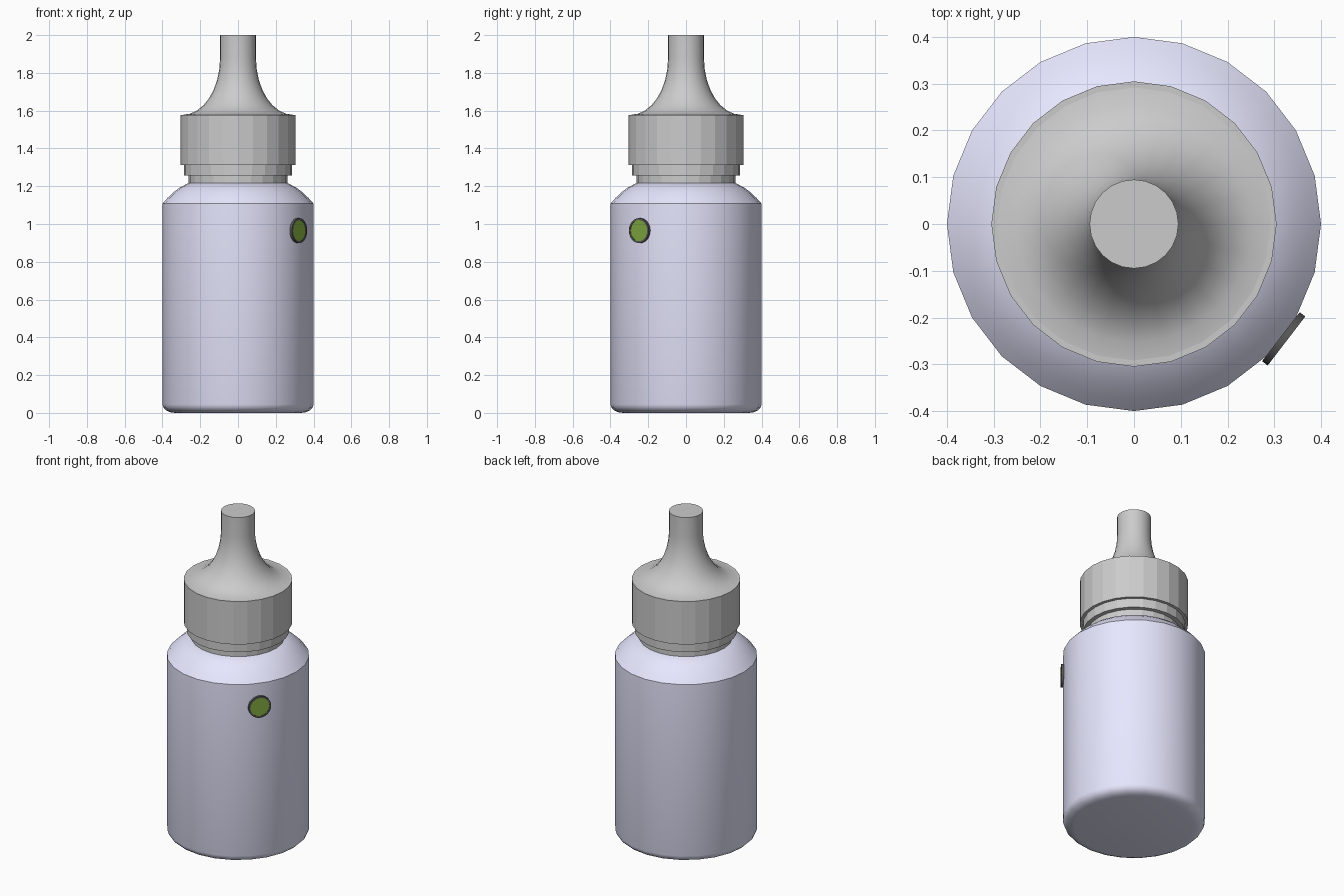
import bpy, bmesh
from math import sin, cos, pi, radians
from mathutils import Matrix

if "Cube" in bpy.data.objects:
    bpy.data.objects.remove(bpy.data.objects["Cube"])

SIDES = 24


def material(name, rgb):
    m = bpy.data.materials.new(name)
    m.diffuse_color = (*rgb, 1)
    m.use_nodes = True
    m.node_tree.nodes["Principled BSDF"].inputs["Base Color"].default_value = m.diffuse_color
    return m


def lathe(name, profile, mat=None, smooth=True, matrix=None, sides=SIDES):
    """Revolve (radius, height) points around z, closing both ends with caps."""
    bm = bmesh.new()
    rings = [[bm.verts.new((r * cos(2 * pi * i / sides), r * sin(2 * pi * i / sides), z))
              for i in range(sides)] for r, z in profile]
    for a, b in zip(rings, rings[1:]):
        for i in range(sides):
            j = (i + 1) % sides
            bm.faces.new((a[i], a[j], b[j], b[i]))
    bm.faces.new(rings[0][::-1])
    bm.faces.new(rings[-1])
    if matrix:
        bm.transform(matrix)
    mesh = bpy.data.meshes.new(name)
    bm.to_mesh(mesh)
    bm.free()
    ob = bpy.data.objects.new(name, mesh)
    bpy.context.collection.objects.link(ob)
    if mat:
        mesh.materials.append(mat)
    if smooth:
        bpy.ops.object.select_all(action='DESELECT')
        ob.select_set(True)
        bpy.context.view_layer.objects.active = ob
        bpy.ops.object.shade_smooth_by_angle(angle=radians(30))
    return ob


lavender = material("lavender", (0.8, 0.8, 1.0))
green = material("green", (0.22, 0.4, 0.05))
black = material("black", (0.1, 0.1, 0.1))

# Bottle with rounded base and domed shoulder
lathe("bottle", [(0.335, 0), (0.36, 0.004), (0.38, 0.013), (0.394, 0.027), (0.4, 0.045),
                 (0.4, 1.108), (0.375, 1.136), (0.345, 1.165), (0.31, 1.192),
                 (0.262, 1.217)], lavender)

# Neck, sealing collar and screw cap
lathe("neck", [(0.262, 1.2), (0.262, 1.27)], smooth=False)
lathe("collar", [(0.287, 1.256), (0.287, 1.312)], smooth=False)
lathe("cap", [(0.305, 1.312), (0.305, 1.578)], smooth=False)

# Flared dropper nozzle: quarter-ellipse flare ending in a straight tip
flare = [(0.292 - 0.197 * sin(t), 1.88 - 0.302 * cos(t))
         for t in (i * pi / 16 for i in range(9))]
lathe("nozzle", flare + [(0.095, 2.0)])

# Round badge lying on one facet of the bottle: black rim with green face
place = (Matrix.Rotation(radians(-37.5), 4, 'Z') @ Matrix.Translation((0.397, 0, 0.965))
         @ Matrix.Rotation(pi / 2, 4, 'Y'))
lathe("badge_rim", [(0.066, -0.001), (0.066, 0.014), (0.056, 0.014), (0.056, 0.010)],
      black, matrix=place)
lathe("badge_face", [(0.056, 0.006), (0.056, 0.0115)], green, matrix=place)
